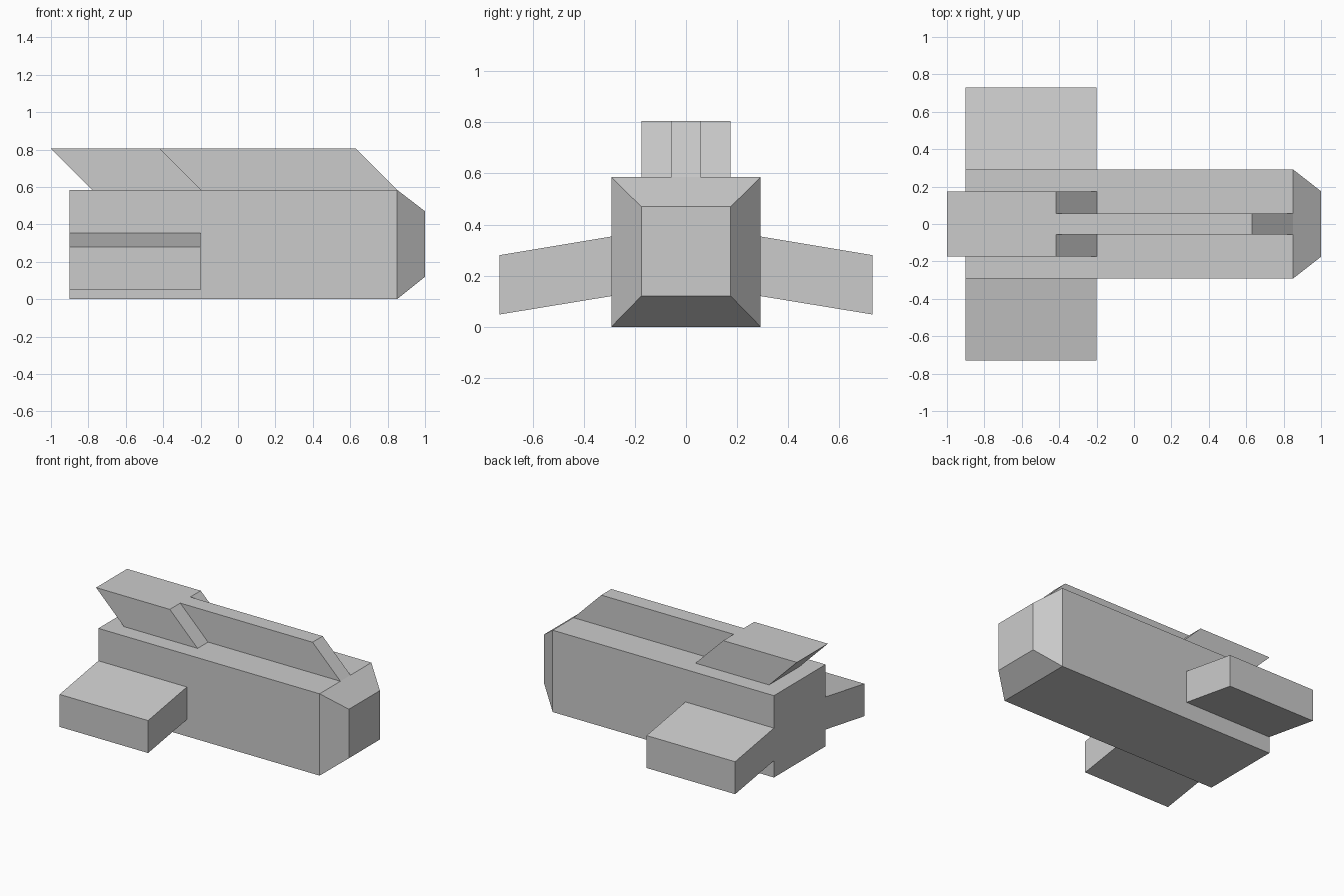
import bpy

if "Cube" in bpy.data.objects:
    bpy.data.objects.remove(bpy.data.objects["Cube"])


def loft(name, rings):
    """Skin a stack of four-sided rings and cap both ends."""
    n = len(rings[0])
    verts = [v for ring in rings for v in ring]
    faces = [tuple(range(n))[::-1], tuple(range(len(verts) - n, len(verts)))]
    for r in range(len(rings) - 1):
        for i in range(n):
            j = (i + 1) % n
            faces.append((r * n + i, r * n + j, (r + 1) * n + j, (r + 1) * n + i))
    mesh = bpy.data.meshes.new(name)
    mesh.from_pydata(verts, [], faces)
    obj = bpy.data.objects.new(name, mesh)
    bpy.context.collection.objects.link(obj)
    # make normals consistent
    import bmesh
    bm = bmesh.new()
    bm.from_mesh(mesh)
    bmesh.ops.recalc_face_normals(bm, faces=bm.faces)
    bm.to_mesh(mesh)
    bm.free()
    return obj


def section(x, half_y, z0, z1):
    return [(x, -half_y, z0), (x, half_y, z0), (x, half_y, z1), (x, -half_y, z1)]


def slab(name, profile, half_y):
    """Extrude an XZ profile symmetrically across y."""
    return loft(name, [[(x, y, z) for x, z in profile] for y in (-half_y, half_y)])


# Fuselage with tapered nose
loft("fuselage", [section(-0.9, 0.292, 0, 0.585),
                  section(0.85, 0.292, 0, 0.585),
                  section(1.0, 0.175, 0.12, 0.47)])

# Drooping side wings, mirrored across y
wing = loft("side_wings", [
    [(-0.9, y, z0), (-0.2, y, z0), (-0.2, y, z1), (-0.9, y, z1)]
    for y, z0, z1 in ((0.292, 0.12, 0.353), (0.73, 0.048, 0.28))])
wing.modifiers.new("mirror", "MIRROR").use_axis = (False, True, False)

# Wide swept-back block at the rear of the spine
slab("rear_spine_block",
     [(-0.78, 0.585), (-0.197, 0.585), (-0.417, 0.805), (-1.0, 0.805)], 0.175)

# Narrow spine running forward to the nose
slab("front_spine",
     [(-0.197, 0.585), (0.85, 0.585), (0.63, 0.805), (-0.417, 0.805)], 0.057)
